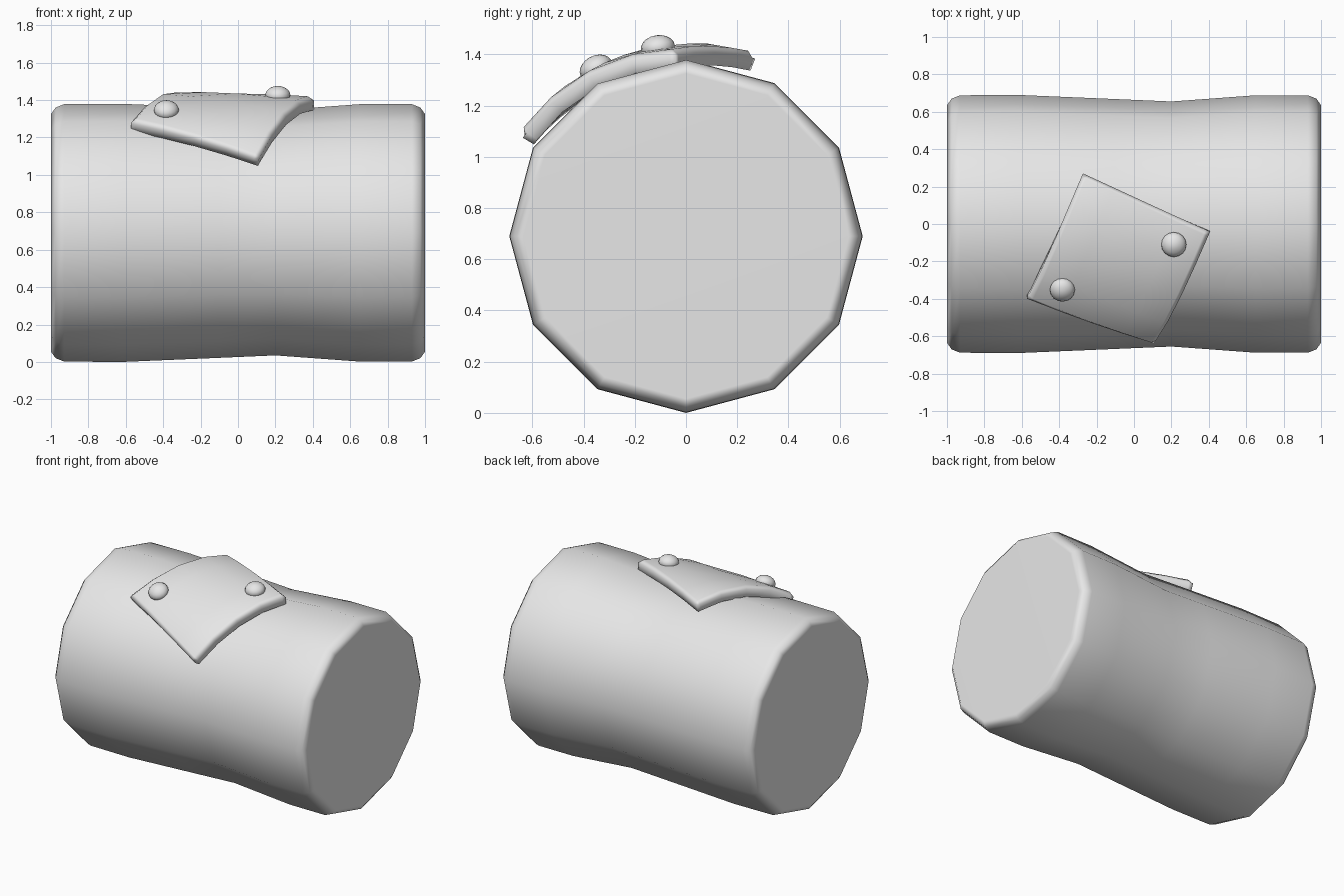
import bpy, bmesh
from math import sin, cos, pi, radians, asin
from mathutils import Matrix

old = bpy.data.objects.get("Cube")
if old:
    bpy.data.objects.remove(old, do_unlink=True)

AXIS_Z = 0.69
SIDES = 12

grey = bpy.data.materials.new("plain_grey")
grey.use_nodes = True
grey.diffuse_color = (0.8, 0.8, 0.8, 1)
grey.node_tree.nodes["Principled BSDF"].inputs["Base Color"].default_value = (0.8, 0.8, 0.8, 1)


def finish(name, bm):
    """Turn a bmesh into a smooth-shaded object with area-weighted normals."""
    bmesh.ops.recalc_face_normals(bm, faces=bm.faces)
    for f in bm.faces:
        f.smooth = True
    mesh = bpy.data.meshes.new(name)
    bm.to_mesh(mesh)
    bm.free()
    mesh.materials.append(grey)
    obj = bpy.data.objects.new(name, mesh)
    bpy.context.collection.objects.link(obj)
    obj.modifiers.new("Weighted normals", 'WEIGHTED_NORMAL')
    return obj


def on_barrel(x, angle, r):
    """Point at an angle from the top of the barrel, positive towards the back."""
    return (x, r * sin(angle), AXIS_Z + r * cos(angle))


# Barrel: lathe profile along x with rounded rims and a slight waist
profile = [(-1, 0.635), (-0.975, 0.67), (-0.93, 0.688), (-0.62, 0.69), (-0.1, 0.668),
           (0.2, 0.655), (0.65, 0.688), (0.93, 0.688), (0.975, 0.67), (1, 0.635)]
bm = bmesh.new()
rings = [[bm.verts.new(on_barrel(x, 2 * pi * i / SIDES, r)) for i in range(SIDES)]
         for x, r in profile]
for a, b in zip(rings, rings[1:]):
    for i in range(SIDES):
        j = (i + 1) % SIDES
        bm.faces.new((a[i], a[j], b[j], b[i]))
bm.faces.new(rings[0])
bm.faces.new(rings[-1])
finish("barrel", bm)

# Patch: tilted square sheet wrapped over the barrel, with chamfered edges
CENTRE_X, CENTRE_ANGLE = -0.083, radians(-18.8)
steps = [-1, -0.93, -0.5, 0, 0.5, 0.93, 1]


def patch_point(u, v, r):
    x = CENTRE_X + 0.34 * u + 0.15 * v
    angle = CENTRE_ANGLE + radians(-12.3 * u + 27.8 * v)
    return on_barrel(x, angle, r - 0.018 * u * v)


def sheet(bm, top_r, edge_drop):
    """Curved grid whose border is lowered by edge_drop; returns border edges."""
    grid = [[bm.verts.new(patch_point(u, v, top_r - edge_drop * (max(abs(u), abs(v)) == 1)))
             for v in steps] for u in steps]
    faces = [bm.faces.new((grid[i][j], grid[i + 1][j], grid[i + 1][j + 1], grid[i][j + 1]))
             for i in range(len(steps) - 1) for j in range(len(steps) - 1)]
    return [e for f in faces for e in f.edges if len(e.link_faces) == 1]


bm = bmesh.new()
border = sheet(bm, 0.748, 0.022) + sheet(bm, 0.675, 0)
bmesh.ops.bridge_loops(bm, edges=border)
finish("patch", bm)

# Rivets: flattened domes tilted to the patch surface
for name, x, y in (("left_rivet", 0.213, -0.11), ("right_rivet", -0.383, -0.352)):
    bm = bmesh.new()
    angle = asin(y / 0.745)
    place = (Matrix.Translation(on_barrel(x, angle, 0.745))
             @ Matrix.Rotation(-angle, 4, 'X')
             @ Matrix.Diagonal((0.067, 0.067, 0.048, 1)))
    bmesh.ops.create_uvsphere(bm, u_segments=16, v_segments=10, radius=1, matrix=place)
    finish(name, bm)
